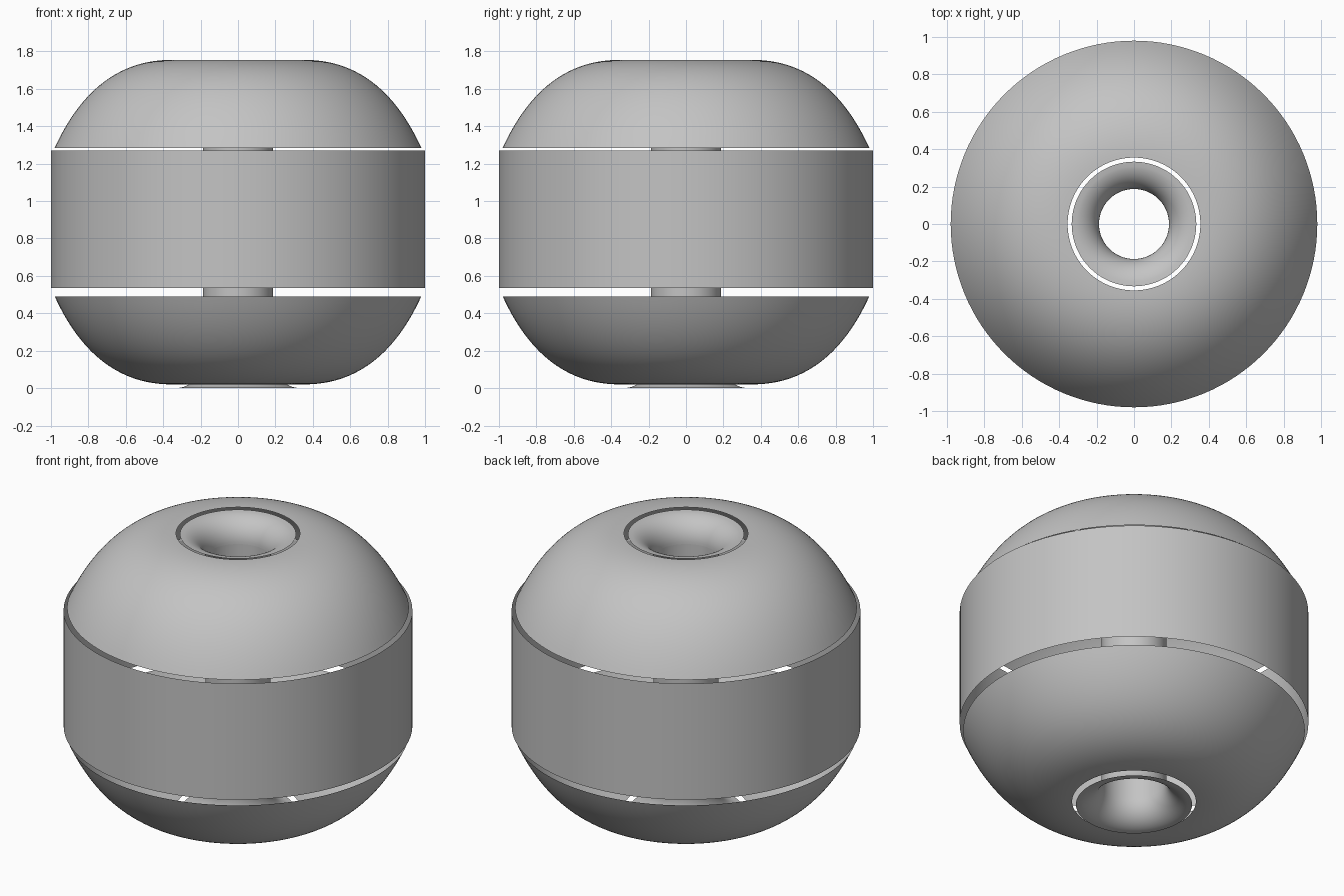
import bpy
import bmesh
from math import sin, cos, tau, pi, radians

cube = bpy.data.objects.get("Cube")
if cube:
    bpy.data.objects.remove(cube, do_unlink=True)

GREY = (0.55, 0.55, 0.55, 1)
grey = bpy.data.materials.new("plain grey")
grey.use_nodes = True
grey.diffuse_color = GREY
grey.node_tree.nodes["Principled BSDF"].inputs["Base Color"].default_value = GREY

SEGMENTS = 128


def lathe(name, profile, inward=False):
    """Turn an (r, z) profile, listed top to bottom, into an open shell."""
    bm = bmesh.new()
    rings = []
    for r, z in profile:
        rings.append([bm.verts.new((r * cos(tau * i / SEGMENTS), r * sin(tau * i / SEGMENTS), z))
                      for i in range(SEGMENTS)])
    for upper, lower in zip(rings, rings[1:]):
        for i in range(SEGMENTS):
            j = (i + 1) % SEGMENTS
            quad = (lower[i], lower[j], upper[j], upper[i])
            bm.faces.new(quad[::-1] if inward else quad)
    mesh = bpy.data.meshes.new(name)
    bm.to_mesh(mesh)
    bm.free()
    mesh.materials.append(grey)
    obj = bpy.data.objects.new(name, mesh)
    bpy.context.collection.objects.link(obj)
    bpy.ops.object.select_all(action='DESELECT')
    obj.select_set(True)
    bpy.context.view_layer.objects.active = obj
    bpy.ops.object.shade_smooth_by_angle(angle=radians(40))
    return obj


def bend(a, b, c, steps):
    """Quadratic curve from a to c, pulled towards b."""
    return [tuple((1 - t) ** 2 * p + 2 * t * (1 - t) * q + t * t * s for p, q, s in zip(a, b, c))
            for t in (i / steps for i in range(steps + 1))]


# Domes: open caps with a round central opening
dome = bend((0.355, 0), (0.765, 0), (0.98, -0.47), 28)
lathe("top_dome", [(r, 1.755 + z) for r, z in dome])
lathe("bottom_dome", [(r, 0.02 - z) for r, z in reversed(dome)])

# Outer wall between the domes
lathe("middle_band", [(1.0, 1.27), (1.0, 0.535)])

# Flared mouths leading into the central tube
DEPTH = 0.15
flare = [(0.335 - 0.148 * (1 - cos(a)), -DEPTH * sin(a))
         for a in (pi / 2 * i / 16 for i in range(17))]
# The flare is flat at the rim and vertical at the throat
flare = [(0.187 + 0.148 * (1 - sin(a)), -DEPTH * (1 - cos(a)))
         for a in (0.1 + (pi / 2 - 0.1) * i / 16 for i in range(17))]
flare[0] = (0.333, 0)
lathe("top_mouth", [(r, 1.75 + z) for r, z in flare], inward=True)
lathe("bottom_mouth", [(r, -z) for r, z in reversed(flare)], inward=True)

# Central tube
lathe("centre_tube", [(0.187, 1.75 - DEPTH), (0.187, DEPTH)])
